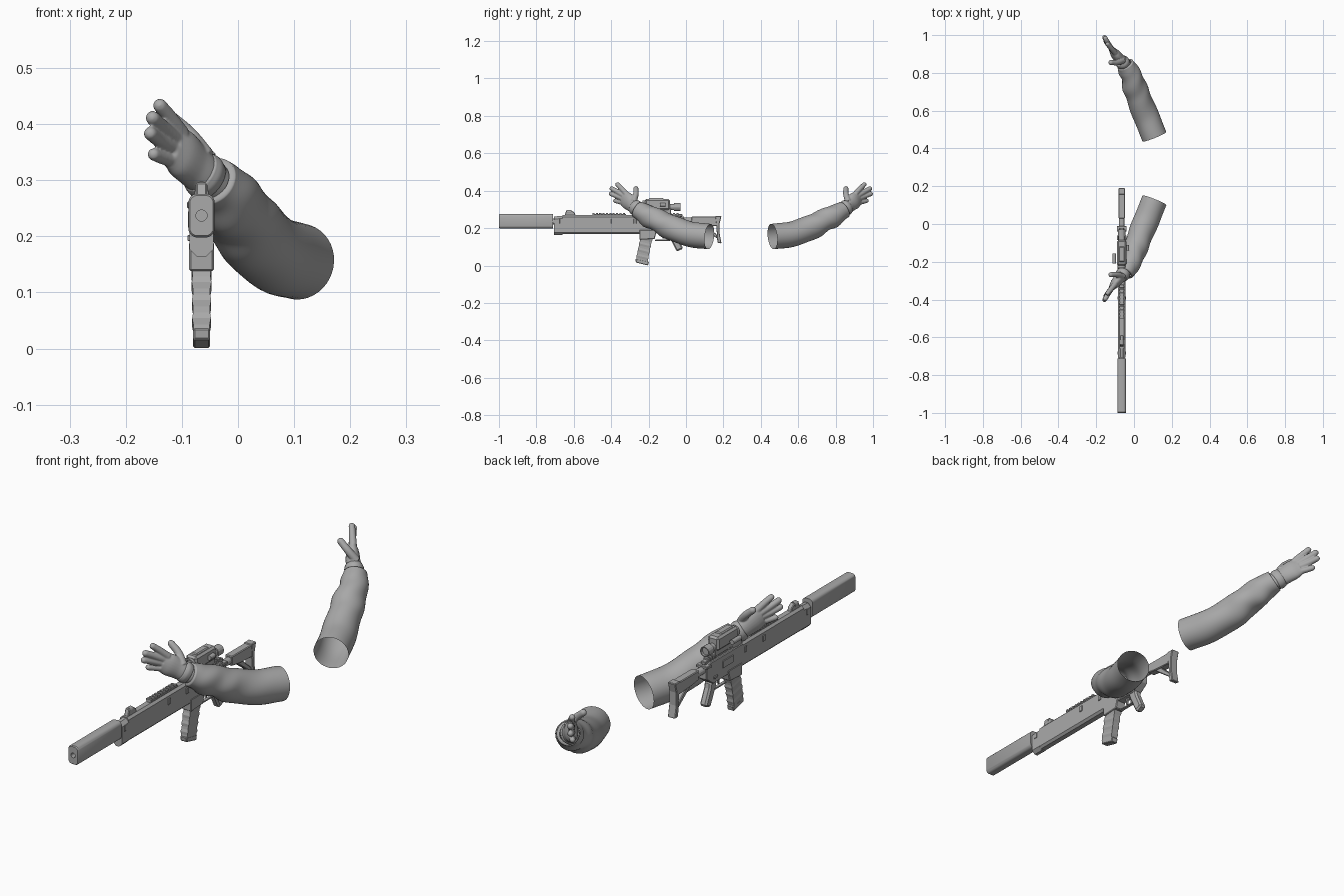
import bpy, bmesh, math
from mathutils import Vector

if "Cube" in bpy.data.objects:
    bpy.data.objects.remove(bpy.data.objects["Cube"])

gray = bpy.data.materials.new("neutral_gray")
gray.use_nodes = True
gray.diffuse_color = (0.4, 0.4, 0.4, 1)
gray.node_tree.nodes["Principled BSDF"].inputs["Base Color"].default_value = (0.4, 0.4, 0.4, 1)
CX = -0.065  # rifle centre line


def finish(name, bm, smooth=False):
    bmesh.ops.recalc_face_normals(bm, faces=bm.faces)
    mesh = bpy.data.meshes.new(name)
    bm.to_mesh(mesh)
    bm.free()
    mesh.materials.append(gray)
    for p in mesh.polygons:
        p.use_smooth = smooth
    ob = bpy.data.objects.new(name, mesh)
    bpy.context.collection.objects.link(ob)
    return ob


def add_loft(bm, rings, start=True, end=True):
    vs = [[bm.verts.new(p) for p in r] for r in rings]
    n = len(vs[0])
    for a, b in zip(vs, vs[1:]):
        for i in range(n):
            j = (i + 1) % n
            bm.faces.new((a[i], a[j], b[j], b[i]))
    if start:
        bm.faces.new(vs[0])
    if end:
        bm.faces.new(vs[-1])


def loft(name, rings):
    bm = bmesh.new()
    add_loft(bm, rings)
    return finish(name, bm)


def bevel(ob, w):
    m = ob.modifiers.new("bevel", 'BEVEL')
    m.width, m.segments = w, 1
    return ob


def round_edges(ob):
    bpy.ops.object.select_all(action='DESELECT')
    ob.select_set(True)
    bpy.context.view_layer.objects.active = ob
    bpy.ops.object.shade_smooth_by_angle(angle=math.radians(35))


def side(name, pts, w, x=CX, b=0.003):
    """Side profile of (y, z) points extruded across x."""
    ob = loft(name, [[(x + s * w / 2, y, z) for y, z in pts] for s in (-1, 1)])
    return bevel(ob, b) if b else ob


def box(name, y0, y1, z0, z1, w, x=CX, b=0.002):
    return side(name, [(y0, z0), (y1, z0), (y1, z1), (y0, z1)], w, x, b)


def octa(y, hw, z0, z1, c):
    """Long octagon across the barrel axis."""
    half = [(hw - c, z0), (hw, z0 + c), (hw, z1 - c), (hw - c, z1)]
    return [(CX + a, y, z) for a, z in half] + [(CX - a, y, z) for a, z in reversed(half)]


def stadium(y, hw, half_h, r, z=0.237, n=24):
    """Rounded rectangle across the barrel axis."""
    ring = []
    for i in range(n):
        a = 2 * math.pi * (i + 0.5) / n
        c, s = math.cos(a), math.sin(a)
        ring.append((CX + math.copysign(hw - r, c) + r * c, y, z + math.copysign(half_h - r, s) + r * s))
    return ring


def tube(name, y0, y1, z, r, x=CX, bore=0.0, n=16):
    def ring(y, q):
        return [(x + q * math.cos(2 * math.pi * i / n), y, z + q * math.sin(2 * math.pi * i / n))
                for i in range(n)]
    rings = [ring(y0, r), ring(y1, r)]
    if bore:
        rings += [ring(y1, bore), ring(y1 + (y0 - y1) * 0.3, bore)]
    return loft(name, rings)


# Suppressor with a recessed muzzle, and the barrel behind it
round_edges(loft("suppressor", [
    stadium(-0.712, 0.0235, 0.039, 0.016), stadium(-0.996, 0.0235, 0.039, 0.016),
    stadium(-1.0, 0.021, 0.036, 0.014), stadium(-1.0, 0.010, 0.010, 0.010),
    stadium(-0.97, 0.010, 0.010, 0.010)]))
tube("barrel", -0.25, -0.74, 0.235, 0.016)

# Handguard
loft("handguard", [octa(-0.66, 0.020, 0.168, 0.269, 0.009), octa(-0.24, 0.020, 0.168, 0.269, 0.009)])
loft("handguard_nose", [octa(-0.706, 0.021, 0.163, 0.262, 0.014), octa(-0.66, 0.021, 0.163, 0.266, 0.014)])
for s in (-1, 1):
    for y in (-0.69, -0.40, -0.28):
        box("handguard_lug", y, y + 0.015, 0.225, 0.25, 0.005, CX + s * 0.021, 0.001)

# Top rails with low teeth
for y0, y1 in ((-0.50, -0.32), (-0.25, -0.02)):
    box("top_rail", y0, y1, 0.262, 0.275, 0.022)
    for i in range(int((y1 - y0) / 0.018)):
        y = y0 + i * 0.018
        box("rail_tooth", y, y + 0.011, 0.272, 0.282, 0.025, b=0.001)
side("front_sight", [(-0.65, 0.265), (-0.59, 0.265), (-0.595, 0.283), (-0.61, 0.293), (-0.64, 0.296)], 0.020)
tube("front_sight_post", -0.635, -0.615, 0.286, 0.012)

# Receiver, magazine well, port, trigger group
side("receiver", [(-0.26, 0.175), (-0.06, 0.172), (-0.015, 0.205), (-0.015, 0.255), (-0.04, 0.267), (-0.26, 0.267)], 0.040)
side("magazine_well", [(-0.248, 0.138), (-0.168, 0.142), (-0.155, 0.19), (-0.25, 0.19)], 0.044)
for s in (-1, 1):
    box("receiver_port", -0.19, -0.12, 0.215, 0.245, 0.005, CX + s * 0.0215, 0.001)
    box("selector", -0.085, -0.06, 0.192, 0.202, 0.008, CX + s * 0.021, 0.001)
box("charging_handle", -0.04, -0.01, 0.25, 0.262, 0.052)
box("trigger_guard", -0.165, -0.085, 0.132, 0.138, 0.014, b=0.001)
side("trigger_guard_rear", [(-0.092, 0.133), (-0.084, 0.133), (-0.08, 0.175), (-0.09, 0.175)], 0.014, b=0)
side("trigger", [(-0.125, 0.145), (-0.119, 0.145), (-0.112, 0.175), (-0.122, 0.175)], 0.008, b=0)

# Ribbed curved magazine
rings = []
for i in range(15):
    t = i / 14
    c = Vector((CX, -0.202 - 0.034 * t ** 0.8, 0.175 - 0.150 * t))
    d = Vector((0, 0.97, -0.24))
    w = (0.0165 if i % 3 else 0.0185) - 0.002 * t
    dep = 0.031 if i % 3 else 0.033
    rings.append([c + d * (a * dep) + Vector((b * w, 0, 0)) for a, b in ((-1, -1), (1, -1), (1, 1), (-1, 1))])
loft("magazine", rings)
side("magazine_base", [(-0.270, 0.036), (-0.268, 0.016), (-0.203, 0.0), (-0.198, 0.022)], 0.030)

# Pistol grip
side("pistol_grip", [(-0.098, 0.18), (-0.05, 0.18), (-0.045, 0.155), (-0.015, 0.09), (-0.05, 0.075), (-0.085, 0.145)], 0.032, b=0.007)

# Optic
box("optic_mount", -0.21, -0.08, 0.276, 0.305, 0.030)
box("optic_body", -0.22, -0.085, 0.298, 0.355, 0.050, b=0.008)
box("optic_top_cap", -0.20, -0.12, 0.350, 0.360, 0.030, b=0.004)
tube("optic_objective", -0.19, -0.232, 0.325, 0.022, bore=0.017)
tube("optic_neck", -0.09, -0.06, 0.312, 0.016)
tube("optic_eyepiece", -0.065, -0.030, 0.312, 0.021, bore=0.017)
tube("optic_side_tube", -0.21, -0.155, 0.315, 0.010, x=-0.104)
tube("optic_left_turret", -0.14, -0.11, 0.325, 0.010, x=-0.036)

# Shoulder stock with an open frame
tube("buffer_tube", -0.02, 0.16, 0.241, 0.015)
side("stock_body", [(0.03, 0.222), (0.08, 0.215), (0.165, 0.21), (0.165, 0.262), (0.03, 0.262)], 0.034)
side("stock_strut", [(0.07, 0.222), (0.085, 0.205), (0.165, 0.145), (0.165, 0.165), (0.10, 0.222)], 0.022)
side("butt_plate", [(0.155, 0.265), (0.19, 0.265), (0.180, 0.225), (0.180, 0.17), (0.19, 0.118), (0.168, 0.122), (0.163, 0.2)], 0.036)


# Arms
def spline(pts, steps):
    """Smooth samples through (x, y, z, radius) points."""
    p = [Vector(q) for q in pts]
    p = [p[0] * 2 - p[1]] + p + [p[-1] * 2 - p[-2]]
    out = []
    for i in range(1, len(p) - 2):
        a, b, c, d = p[i - 1:i + 3]
        for k in range(steps + (i == len(p) - 3)):
            t = k / steps
            out.append((b * 2 + (c - a) * t + (a * 2 - b * 5 + c * 4 - d) * t * t
                        + (b * 3 - a - c * 3 + d) * t ** 3) * 0.5)
    return out


def sweep(samples, n, flat=None, wrinkle=None):
    """Rings along a path of (x, y, z, radius)."""
    rings = []
    last = len(samples) - 1
    for i, s in enumerate(samples):
        tan = (samples[min(i + 1, last)] - samples[max(i - 1, 0)]).to_3d().normalized()
        u = tan.cross(Vector((0, 0, 1))).normalized()
        v = u.cross(tan)
        ring = []
        for k in range(n):
            a = 2 * math.pi * k / n
            r = s[3] * (wrinkle(i / last, a) if wrinkle else 1)
            th = flat(i / last) if flat else 1
            ring.append(s.to_3d() + u * (math.cos(a) * r * th) + v * (math.sin(a) * r))
        rings.append(ring)
    return rings


def folds(t, a):
    """Diagonal cloth creases, strongest around the elbow and the cuff."""
    amt = min(1, t * 3) * (0.015 + 0.04 * math.exp(-((t - 0.7) / 0.25) ** 2))
    return 1 + amt * (math.sin(21 * t + 2.6 * math.sin(a + 1)) + 0.8 * math.sin(2 * a - 19 * t))


sleeve_path = [(0.108, 0.125, 0.155, 0.068), (0.066, 0.02, 0.168, 0.068), (0.025, -0.08, 0.204, 0.066),
               (0.001, -0.15, 0.240, 0.062), (-0.023, -0.215, 0.273, 0.055), (-0.047, -0.258, 0.299, 0.046)]
palm_path = [(-0.040, -0.245, 0.290, 0.037), (-0.062, -0.272, 0.310, 0.038), (-0.080, -0.290, 0.327, 0.041),
             (-0.100, -0.315, 0.347, 0.045), (-0.117, -0.336, 0.360, 0.038)]
# Each digit: base, middle, tip, radius
digits = [((-0.100, -0.318, 0.382), (-0.122, -0.345, 0.412), (-0.139, -0.366, 0.433), 0.0135),
          ((-0.109, -0.326, 0.370), (-0.135, -0.366, 0.394), (-0.152, -0.396, 0.411), 0.0138),
          ((-0.112, -0.330, 0.355), (-0.139, -0.369, 0.371), (-0.156, -0.401, 0.383), 0.0132),
          ((-0.110, -0.328, 0.334), (-0.133, -0.356, 0.340), (-0.150, -0.379, 0.346), 0.0122),
          ((-0.057, -0.280, 0.342), (-0.088, -0.268, 0.381), (-0.122, -0.268, 0.411), 0.0150)]


def arm(label, place):
    def put(rings):
        return [[place(p) for p in r] for r in rings]

    # Sleeve, open at the upper arm, with its cuff turned in
    path = spline(sleeve_path, 12)
    rings = sweep(path, 40, wrinkle=folds)
    mid = path[-1].to_3d()
    rings.append([mid + (p - mid) * 0.75 for p in rings[-1]])
    bm = bmesh.new()
    add_loft(bm, put(rings), start=False, end=False)
    finish(label + "_sleeve", bm, True)

    # Gloved hand, fused from palm and digits
    bm = bmesh.new()
    add_loft(bm, put(sweep(spline(palm_path, 5), 24, flat=lambda t: 0.95 - 0.52 * t)))
    for base, middle, tip, r in digits:
        s = spline([(*base, r * 1.1), (*middle, r), (*tip, r * 0.92)], 6)
        end = s[-1].copy()
        d = (s[-1] - s[-2]).to_3d().normalized()
        for k in (0.35, 0.65, 0.88, 0.98):
            q = end.to_3d() + d * (r * 0.92 * k)
            s.append(Vector((*q, end[3] * math.sqrt(1 - k * k))))
        add_loft(bm, put(sweep(s, 14)))
    hand = finish(label + "_hand", bm, True)
    m = hand.modifiers.new("fuse", 'REMESH')
    m.mode, m.voxel_size, m.use_smooth_shade = 'VOXEL', 0.003, True
    m = hand.modifiers.new("soften", 'SMOOTH')
    m.factor, m.iterations = 0.5, 3

    # Glove cuff band
    bm = bmesh.new()
    band = spline([(-0.050, -0.258, 0.299, 0.039), (-0.060, -0.268, 0.308, 0.043), (-0.069, -0.278, 0.316, 0.039)], 4)
    add_loft(bm, put(sweep(band, 28, flat=lambda t: 0.88)))
    finish(label + "_glove_cuff", bm, True)


arm("front_arm", lambda p: p)
arm("back_arm", lambda p: Vector((p.x, 0.587 - p.y, p.z)))
